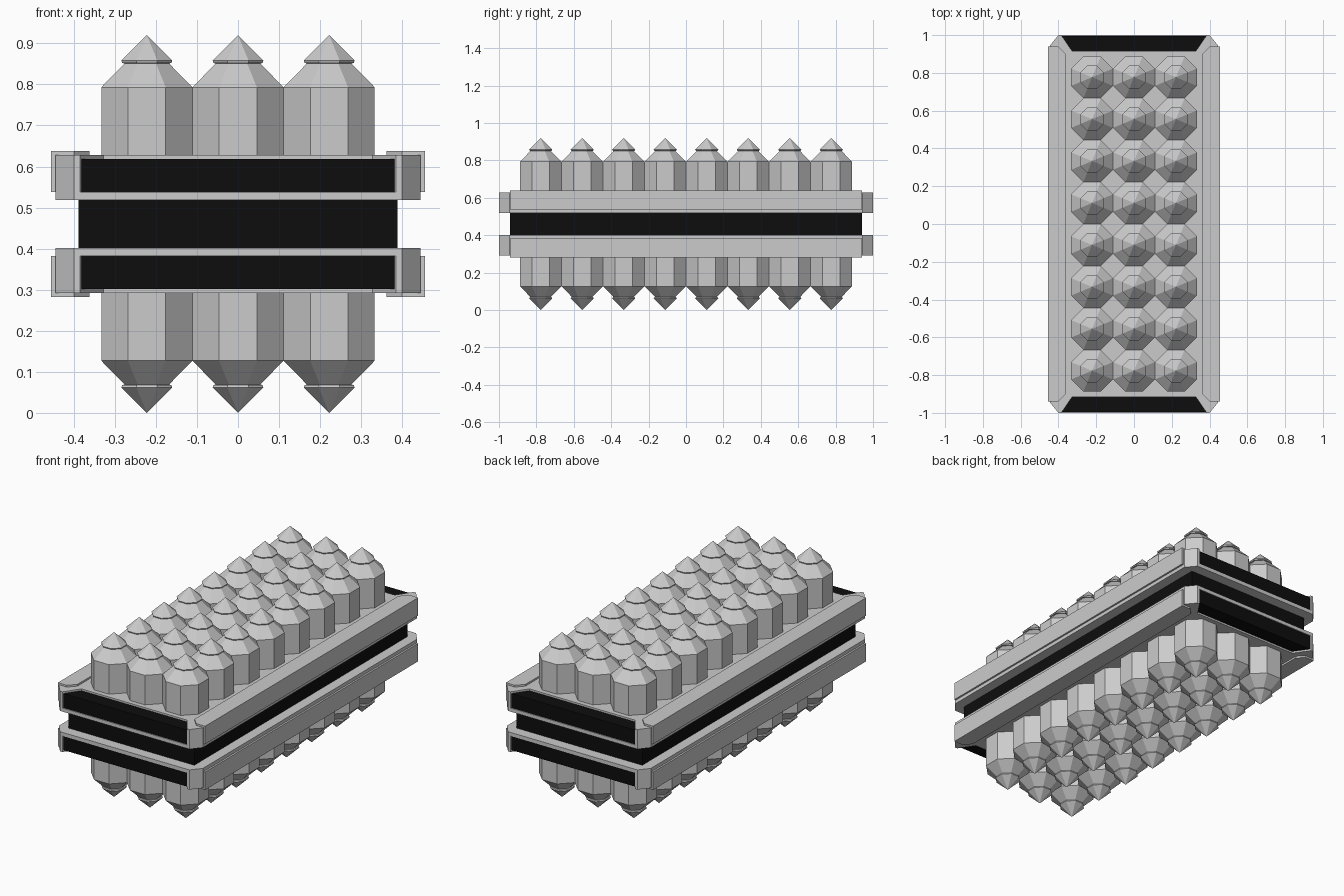
import bpy, bmesh, math

if "Cube" in bpy.data.objects:
    bpy.data.objects.remove(bpy.data.objects["Cube"])

MID = 0.46  # height of the mirror plane; all part heights below are measured from it

black = bpy.data.materials.new("black_panel")
black.diffuse_color = (0.004, 0.004, 0.004, 1)
black.use_nodes = True
black.node_tree.nodes["Principled BSDF"].inputs["Base Color"].default_value = black.diffuse_color


def finish(name, bm, mat=None):
    """Turn the upper half into an object mirrored about the middle height."""
    bmesh.ops.recalc_face_normals(bm, faces=bm.faces)
    me = bpy.data.meshes.new(name)
    bm.to_mesh(me)
    bm.free()
    ob = bpy.data.objects.new(name, me)
    bpy.context.collection.objects.link(ob)
    ob.location.z = MID
    if mat:
        me.materials.append(mat)
    mod = ob.modifiers.new("mirror", 'MIRROR')
    mod.use_axis = (False, False, True)
    mod.use_clip = True
    return ob


def prism(bm, pts, z0, z1, cap_bottom=True):
    lo = [bm.verts.new((x, y, z0)) for x, y in pts]
    hi = [bm.verts.new((x, y, z1)) for x, y in pts]
    n = len(pts)
    if cap_bottom:
        bm.faces.new(lo[::-1])
    bm.faces.new(hi)
    for i in range(n):
        j = (i + 1) % n
        bm.faces.new((lo[i], lo[j], hi[j], hi[i]))


def rect(x, y):
    return [(-x, -y), (x, -y), (x, y), (-x, y)]


# dark core between the two frames
bm = bmesh.new()
prism(bm, rect(0.388, 0.94), 0, 0.062, False)
finish("core", bm, black)

# chamfered base plate and raised deck
bm = bmesh.new()
quarter = [(0.445, 0.945), (0.40, 1.0)]
outline = (quarter + [(-x, y) for x, y in quarter[::-1]]
           + [(-x, -y) for x, y in quarter] + [(x, -y) for x, y in quarter[::-1]])
prism(bm, outline, 0.058, 0.078)
finish("base_plate", bm)
bm = bmesh.new()
prism(bm, rect(0.365, 0.915), 0.078, 0.168)
finish("deck", bm)

# corner blocks
bm = bmesh.new()
corner = [(0.325, 0.912), (0.385, 1.0), (0.40, 1.0), (0.445, 0.945),
          (0.445, 0.935), (0.362, 0.89)]
for sx in (-1, 1):
    for sy in (-1, 1):
        prism(bm, [(sx * x, sy * y) for x, y in corner], 0.078, 0.168)
finish("corner_blocks", bm)

# side rails and black end panels, mitred in plan
bm = bmesh.new()
for s in (-1, 1):
    prism(bm, [(s * 0.362, -0.90), (s * 0.40, -0.94), (s * 0.455, -0.94),
               (s * 0.455, 0.94), (s * 0.40, 0.94), (s * 0.362, 0.90)], 0.078, 0.178)
finish("side_rails", bm)
bm = bmesh.new()
for s in (-1, 1):
    prism(bm, [(-0.325, s * 0.913), (0.325, s * 0.913),
               (0.385, s * 0.995), (-0.385, s * 0.995)], 0.078, 0.158)
finish("end_panels", bm, black)

# grid of octagonal pointed studs: (flat-to-centre distance, height)
profile = [(0.111, 0.12), (0.111, 0.333), (0.054, 0.391), (0.060, 0.392),
           (0.062, 0.398)]
bm = bmesh.new()
for col in range(3):
    for row in range(8):
        cx, cy = (col - 1) * 0.222, (row - 3.5) * 0.222
        rings = []
        for a, z in profile:
            r = a / math.cos(math.pi / 8)
            rings.append([bm.verts.new((cx + r * math.cos((k + 0.5) * math.pi / 4),
                                        cy + r * math.sin((k + 0.5) * math.pi / 4), z))
                          for k in range(8)])
        tip = bm.verts.new((cx, cy, 0.46))
        bm.faces.new(rings[0][::-1])
        for k in range(8):
            j = (k + 1) % 8
            for lo, hi in zip(rings, rings[1:]):
                bm.faces.new((lo[k], lo[j], hi[j], hi[k]))
            bm.faces.new((rings[-1][k], rings[-1][j], tip))
finish("pointed_studs", bm)
